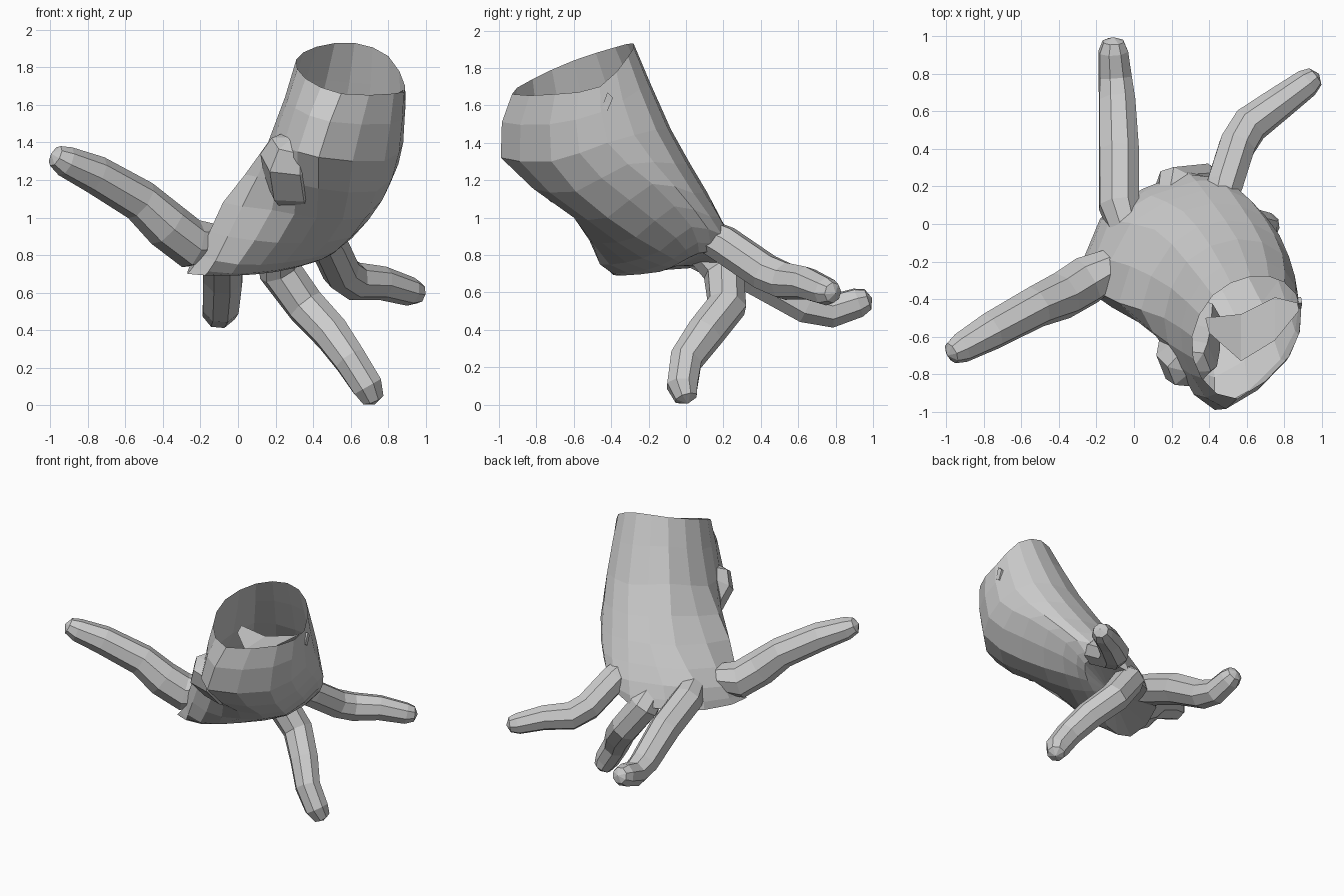
import bpy, bmesh
from math import cos, sin, pi
from mathutils import Vector

if "Cube" in bpy.data.objects:
    bpy.data.objects.remove(bpy.data.objects["Cube"])

V = Vector


def make_object(name, rings, cap_start=False, cap_end=False, tip=None):
    """Skin a list of equal rings with quads, with optional end caps."""
    bm = bmesh.new()
    loops = [[bm.verts.new(p) for p in ring] for ring in rings]
    n = len(loops[0])
    for a, b in zip(loops, loops[1:]):
        for i in range(n):
            j = (i + 1) % n
            bm.faces.new((a[i], a[j], b[j], b[i]))
    if cap_start:
        bm.faces.new(loops[0])
    if cap_end:
        last = loops[-1]
        c = bm.verts.new(tip if tip is not None else sum((v.co for v in last), V()) / n)
        for i in range(n):
            bm.faces.new((last[i], last[(i + 1) % n], c))
    bmesh.ops.recalc_face_normals(bm, faces=bm.faces)
    me = bpy.data.meshes.new(name)
    bm.to_mesh(me)
    bm.free()
    ob = bpy.data.objects.new(name, me)
    bpy.context.collection.objects.link(ob)
    return ob


def midpoint(a, b, c, d):
    """Smooth curve midpoint between b and c."""
    return (b + c) * 0.5625 - (a + d) * 0.0625


def smooth_ring(ring):
    n, out = len(ring), []
    for i in range(n):
        out += [ring[i], midpoint(ring[i - 1], ring[i], ring[(i + 1) % n], ring[(i + 2) % n])]
    return out


def smooth_along(rings):
    out, last = [], len(rings) - 1
    for k in range(last):
        four = (rings[max(k - 1, 0)], rings[k], rings[k + 1], rings[min(k + 2, last)])
        out += [rings[k], [midpoint(*p) for p in zip(*four)]]
    return out + [rings[-1]]


def finger(name, path, end, sides=8):
    """Tapered bent tube with a rounded fingertip."""
    pts = [V(p[:3]) for p in path]
    rad = [p[3] * 1.03 for p in path]
    end = V(end)
    pts.append(pts[-1].lerp(end, 0.7))
    rad.append(rad[-1] * 0.72)
    u, rings = V((0.1, 0.2, 1)), []
    for i, p in enumerate(pts):
        before = pts[max(i - 1, 0)]
        after = pts[i + 1] if i + 1 < len(pts) else end
        t = (after - before).normalized()
        u = (u - t * u.dot(t)).normalized()
        w = t.cross(u)
        rings.append([p + (u * cos(a) + w * sin(a)) * rad[i]
                      for a in (2 * pi * (k + 0.5) / sides for k in range(sides))])
    return make_object(name, rings, cap_start=True, cap_end=True, tip=end)


# palm: open wrist rim, swollen heel, mid palm, knuckles, underside
# each ring runs back, back right, right, front right, front, front left, left, back left
wrist = [(.62, -.28, 1.93), (.80, -.31, 1.86), (.89, -.46, 1.70), (.83, -.70, 1.66),
         (.55, -.93, 1.66), (.36, -.82, 1.74), (.31, -.6, 1.84), (.42, -.38, 1.91)]
heel = [(.55, -.08, 1.47), (.79, -.16, 1.47), (.88, -.42, 1.4), (.78, -.72, 1.3),
        (.43, -.99, 1.32), (.24, -.76, 1.38), (.16, -.5, 1.4), (.28, -.2, 1.5)]
mid_palm = [(.42, .11, 1.14), (.69, .04, 1.13), (.81, -.18, 1.18), (.68, -.42, 1.0),
            (.42, -.6, 1.0), (.18, -.58, 1.04), (-.08, -.42, 1.08), (.11, -.03, 1.13)]
knuckles = [(.33, .23, .9), (.55, .19, .91), (.65, .03, .95), (.52, -.14, .82),
            (.25, -.32, .76), (.0, -.46, .75), (-.2, -.36, .8), (-.13, .02, .88)]
underside = [(.28, .28, .74), (.48, .17, .81), (.51, .07, .81), (.4, -.03, .76),
             (.2, -.14, .71), (-.04, -.34, .69), (-.27, -.36, .7), (-.18, .03, .73)]
rings = [smooth_ring([V(p) for p in r])
         for r in (wrist, heel, mid_palm, knuckles, underside)]
make_object("palm", smooth_along(rings), cap_end=True)

# narrow folded flap inside the wrist opening
flap_back = [V(p) for p in ((.38, -.5, 1.62), (.57, -.48, 1.58), (.75, -.39, 1.6), (.87, -.42, 1.66))]
flap_front = [V(p) for p in ((.4, -.58, 1.6), (.57, -.73, 1.57), (.75, -.62, 1.6), (.88, -.46, 1.68))]
me = bpy.data.meshes.new("wrist_flap")
me.from_pydata(flap_back + flap_front, [], [(i, i + 4, i + 5, i + 1) for i in range(3)])
bpy.context.collection.objects.link(bpy.data.objects.new("wrist_flap", me))

# fingers: path of x, y, z, radius, then the fingertip
finger("side_finger", [(-.06, -.2, .86, .09), (-.25, -.3, .86, .13), (-.38, -.38, .96, .125),
                       (-.52, -.44, 1.09, .11), (-.76, -.57, 1.23, .1), (-.92, -.66, 1.3, .08)],
       (-.995, -.7, 1.34))
finger("back_finger", [(-.02, -.1, .88, .08), (-.08, .1, .81, .11), (-.08, .38, .69, .11),
                       (-.09, .65, .53, .1), (-.1, .78, .5, .09), (-.11, .92, .545, .08)],
       (-.11, .995, .57))
finger("lower_finger", [(.2, .06, .86, .09), (.22, .2, .72, .11), (.36, .22, .53, .105),
                        (.5, .1, .38, .1), (.6, 0, .24, .09), (.69, -.02, .1, .085)],
       (.73, .01, .005))
finger("corner_finger", [(.44, .04, .94, .08), (.48, .2, .86, .1), (.55, .42, .71, .1),
                         (.62, .53, .66, .1), (.77, .64, .65, .088), (.92, .75, .605, .075)],
       (.985, .8, .595))

# thumb stump folded against the heel
finger("thumb_stump", [(.34, -.46, 1.1, .12), (.3, -.62, 1.2, .16), (.28, -.73, 1.32, .16)],
       (.3, -.79, 1.43), sides=6)

# small raised patch near the wrist
patch = [V((.872, -.45, 1.59)), V((.87, -.42, 1.57)), V((.87, -.39, 1.64)), V((.875, -.42, 1.67))]
make_object("wrist_patch", [patch, [p + V((.02, 0, 0)) for p in patch]], True, True)
